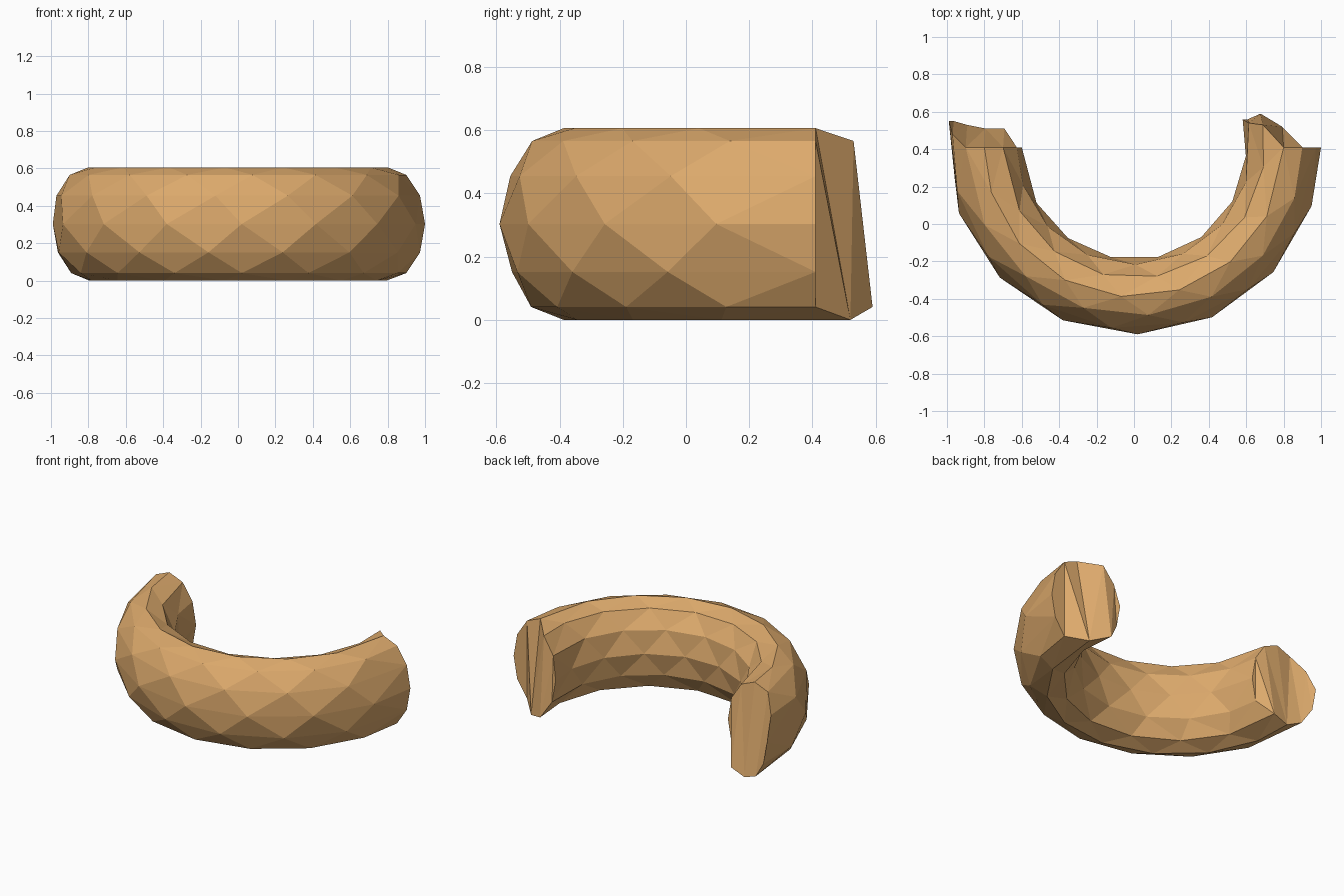
import bpy, bmesh
from math import sin, cos, asin, pi, radians

if "Cube" in bpy.data.objects:
    bpy.data.objects.remove(bpy.data.objects["Cube"])

CENTRE_Y, MAJOR = 0.41, 0.80      # arc centre and tube centre-line radius
HALF_W, HALF_H = 0.20, 0.303      # oval tube section
SIDES, SEGS = 12, 8

# How far each section row runs past the half circle at either end (from outer, over the top, inner, underneath)
RIGHT_EXT = [0, 0, 0, 0, .12, .13, .15, .15, .18, .11, 0, 0]
LEFT_EXT = [.14, .07, 0, 0, 0, 0, 0, 0, .10, .10, .12, .14]

bm = bmesh.new()

# Rows along the arc, staggered so the skin breaks into facets
rows = []
for j in range(SIDES):
    phi = 2 * pi * j / SIDES
    r = MAJOR + HALF_W * cos(phi)
    z = HALF_H * (1 + sin(phi))
    start = asin(RIGHT_EXT[j] / r)
    end = -pi - asin(LEFT_EXT[j] / r)
    shift = 0.22 if j % 2 else -0.22
    row = []
    for i in range(SEGS + 1):
        t = i + (shift if 0 < i < SEGS else 0)
        a = start + (end - start) * t / SEGS
        row.append(bm.verts.new((r * cos(a), CENTRE_Y + r * sin(a), z)))
    rows.append(row)

# Faceted skin
skin = []
for j in range(SIDES):
    a, b = rows[j], rows[(j + 1) % SIDES]
    for i in range(SEGS):
        skin.append(bm.faces.new((a[i], a[i + 1], b[i + 1], b[i])))
bmesh.ops.triangulate(bm, faces=skin, quad_method='SHORT_EDGE')

# Slanted end caps
caps = [bm.faces.new([row[k] for row in rows]) for k in (0, SEGS)]
bmesh.ops.triangulate(bm, faces=caps, ngon_method='BEAUTY')
bmesh.ops.recalc_face_normals(bm, faces=bm.faces)

mesh = bpy.data.meshes.new("curved_tube")
bm.to_mesh(mesh)
bm.free()
tube = bpy.data.objects.new("curved_tube", mesh)
bpy.context.collection.objects.link(tube)

tan = bpy.data.materials.new("tan")
tan.diffuse_color = (0.72, 0.40, 0.15, 1)
tan.use_nodes = True
tan.node_tree.nodes["Principled BSDF"].inputs["Base Color"].default_value = tan.diffuse_color
mesh.materials.append(tan)
